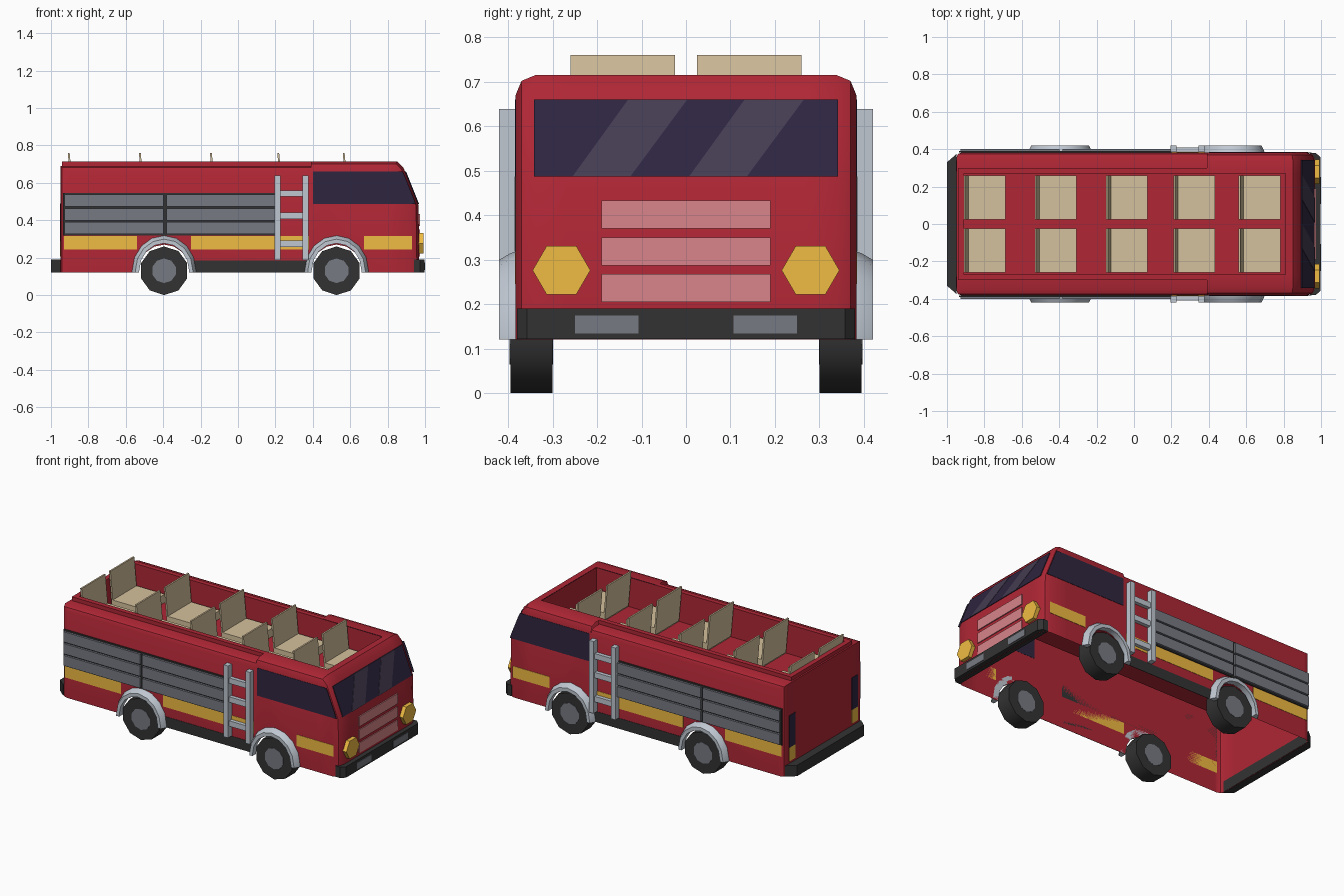
import bpy, bmesh
from math import sin, cos, pi, radians
from mathutils import Vector

if "Cube" in bpy.data.objects:
    bpy.data.objects.remove(bpy.data.objects["Cube"])


def material(name, r, g, b):
    m = bpy.data.materials.new(name)
    m.diffuse_color = [(c / 255) ** 2.2 for c in (r, g, b)] + [1]
    m.use_nodes = True
    m.node_tree.nodes["Principled BSDF"].inputs["Base Color"].default_value = m.diffuse_color
    return m


RED = material("red", 174, 43, 56)
DARK = material("dark", 54, 54, 54)
SLAT = material("slat_grey", 118, 121, 130)
STEEL = material("steel", 190, 198, 208)
YELLOW = material("yellow", 240, 186, 68)
GLASS = material("glass", 50, 42, 66)
GLINT = material("glint", 70, 62, 82)
PINK = material("pink", 215, 132, 137)
TAN = material("tan", 212, 192, 156)
W = 0.383  # half width of the body


def add(name, bm, mat, mirror=False, smooth=0):
    bmesh.ops.recalc_face_normals(bm, faces=bm.faces[:])
    me = bpy.data.meshes.new(name)
    bm.to_mesh(me)
    bm.free()
    me.materials.append(mat)
    ob = bpy.data.objects.new(name, me)
    bpy.context.collection.objects.link(ob)
    if smooth:
        me.shade_smooth()
        me.set_sharp_from_angle(angle=radians(smooth))
    if mirror:
        mod = ob.modifiers.new("mirror", 'MIRROR')
        mod.use_axis = (False, True, False)
        mod.use_mirror_merge = False
    return ob


def along_y(p, t):
    return Vector((p[0], t, p[1]))


def along_x(p, t):
    return Vector((t, p[0], p[1]))


def on_windscreen(p, t):
    return Vector((0.965 - 0.4 * (p[1] - 0.48) + t, p[0], p[1]))


def prism_bm(pts, place, a, b):
    bm = bmesh.new()
    lo = [bm.verts.new(place(p, a)) for p in pts]
    hi = [bm.verts.new(place(p, b)) for p in pts]
    bm.faces.new(lo)
    bm.faces.new(hi[::-1])
    n = len(pts)
    for i in range(n):
        j = (i + 1) % n
        bm.faces.new((lo[j], lo[i], hi[i], hi[j]))
    return bm


def prism(name, pts, place, a, b, mat, mirror=False, smooth=0):
    return add(name, prism_bm(pts, place, a, b), mat, mirror, smooth)


def box(name, x0, x1, y0, y1, z0, z1, mat, mirror=False):
    return prism(name, [(x0, z0), (x1, z0), (x1, z1), (x0, z1)], along_y, y0, y1, mat, mirror)


def arch(cx, rx, rz, n=8):
    return [(cx - rx * cos(pi * i / n), 0.13 + rz * sin(pi * i / n)) for i in range(n + 1)]


# Body shells: open underneath and where they meet, with the roof cut out for the seats
def shell(name, bottom, top, open_x, cut_x, chamfer):
    bm = prism_bm(bottom + top, along_y, -W, W)
    bm.faces.ensure_lookup_table()
    n = len(bottom)
    sides = bm.faces[2:]
    drop = sides[:n - 1] + [f for f in sides
                            if all(abs(v.co.x - open_x) < 1e-4 for v in f.verts)]
    bmesh.ops.delete(bm, geom=list(set(drop)), context='FACES')
    edges = [e for e in bm.edges if len(e.link_faces) == 2
             and abs(e.verts[0].co.y - e.verts[1].co.y) < 1e-4]
    bmesh.ops.bevel(bm, geom=edges, offset=chamfer, segments=2, profile=0.5,
                    affect='EDGES', clamp_overlap=True)
    for co, no in (((0, 0.27, 0), (0, 1, 0)), ((0, -0.27, 0), (0, 1, 0)), ((cut_x, 0, 0), (1, 0, 0))):
        bmesh.ops.bisect_plane(bm, geom=bm.verts[:] + bm.edges[:] + bm.faces[:],
                               plane_co=co, plane_no=no)
    hole = []
    for f in bm.faces:
        c = f.calc_center_median()
        if abs(f.normal.z) > 0.95 and c.z > 0.6 and abs(c.y) < 0.27 and (c.x - cut_x) * (open_x - cut_x) > 0:
            hole.append(f)
    bmesh.ops.delete(bm, geom=hole, context='FACES')
    add(name, bm, RED, smooth=40)


shell("rear_body", [(-0.95, 0.12), (-0.535, 0.12)] + arch(-0.395, 0.137, 0.14)
      + [(-0.255, 0.12), (0.39, 0.12)], [(0.39, 0.69), (-0.95, 0.69)], 0.39, -0.91, 0.03)
shell("cab", arch(0.527, 0.137, 0.14) + [(0.667, 0.12), (0.97, 0.12)],
      [(0.965, 0.48), (0.885, 0.68), (0.85, 0.715), (0.39, 0.715)], 0.39, 0.81, 0.045)

# Seating well and its raised rim
bm = prism_bm([(-0.91, 0.53), (0.81, 0.53), (0.81, 0.714), (-0.91, 0.714)], along_y, -0.27, 0.27)
bmesh.ops.delete(bm, geom=[f for f in bm.faces if f.calc_center_median().z > 0.7], context='FACES')
add("seating_well", bm, RED)
box("side_rim", -0.93, 0.40, 0.27, 0.30, 0.685, 0.714, RED, True)
box("rear_rim", -0.94, -0.91, -0.30, 0.30, 0.685, 0.714, RED)

# Seats
for x in (-0.91, -0.53, -0.15, 0.21, 0.56):
    prism("seat_back", [(x, 0.76), (x + 0.01, 0.76), (x + 0.03, 0.54), (x + 0.02, 0.54)],
          along_y, 0.025, 0.26, TAN, True)
    box("seat_cushion", x + 0.025, x + 0.222, 0.025, 0.26, 0.532, 0.584, TAN, True)

# Wheels and wheel arches
for x in (-0.395, 0.527):
    ring = [(sin(2 * pi * i / 10), cos(2 * pi * i / 10)) for i in range(10)]
    prism("tyre", [(x + 0.13 * a, 0.13 + 0.13 * b) for a, b in ring], along_y, 0.30, 0.395,
          DARK, True, 40)
    prism("hub", [(x + 0.066 * a, 0.13 + 0.066 * b) for a, b in ring], along_y, 0.299, 0.397, SLAT, True)
    bm = bmesh.new()
    loops = []
    for s, y in ((1, W), (0.98, 0.395), (0.9, 0.42), (0.78, 0.42), (0.78, W)):
        pts = arch(x, 0.171 * s, 0.188 * s)
        pts = [(pts[0][0], 0.12)] + pts + [(pts[-1][0], 0.12)]
        loops.append([bm.verts.new((p[0], y, p[1])) for p in pts])
    for k in range(5):
        A, B = loops[k], loops[(k + 1) % 5]
        for i in range(len(A) - 1):
            bm.faces.new((A[i], A[i + 1], B[i + 1], B[i]))
    for end in (0, -1):
        bm.faces.new([l[end] for l in loops])
    add("wheel_arch", bm, STEEL, True, 30)

# Yellow side stripe in runs between the arches, and the dark skirt
for x0, x1 in ((-0.93, -0.54), (-0.25, 0.38), (0.675, 0.93)):
    box("side_stripe", x0, x1, W, W + 0.002, 0.245, 0.316, YELLOW, True)
box("skirt", -0.25, 0.38, W, W + 0.002, 0.12, 0.186, DARK, True)

# Roller shutters
box("shutter_frame", -0.935, 0.2, W, 0.389, 0.318, 0.547, DARK, True)
for x0, x1 in ((-0.927, -0.397), (-0.383, 0.196)):
    for z in (0.326, 0.4, 0.474):
        box("shutter_slat", x0, x1, 0.387, 0.402, z, z + 0.064, SLAT, True)

# Side ladders
for x in (0.195, 0.345):
    box("ladder_rail", x, x + 0.031, W + 0.001, 0.42, 0.188, 0.638, STEEL, True)
for z in (0.258, 0.408, 0.526):
    box("ladder_rung", 0.22, 0.35, 0.387, 0.41, z, z + 0.034, STEEL, True)

# Windows
prism("side_window", [(0.4, 0.487), (0.95, 0.487), (0.94, 0.515), (0.892, 0.635), (0.88, 0.66), (0.4, 0.66)],
      along_y, W - 0.001, W + 0.002, GLASS, True)
prism("windscreen", [(-0.342, 0.487), (0.342, 0.487), (0.342, 0.66), (-0.342, 0.66)],
      on_windscreen, -0.001, 0.004, GLASS)
for y in (-0.255, 0.007):
    prism("windscreen_glint", [(y, 0.487), (y + 0.13, 0.487), (y + 0.258, 0.66), (y + 0.125, 0.66)],
          on_windscreen, 0.002, 0.006, GLINT)

# Nose: grille bars, headlights
for z in (0.205, 0.287, 0.37):
    box("grille_bar", 0.965, 0.973, -0.19, 0.19, z, z + 0.063, PINK)
prism("headlight", [(0.28 + a, 0.276 + b) for a, b in ((-0.065, 0), (-0.033, 0.055), (0.033, 0.055),
      (0.065, 0), (0.033, -0.055), (-0.033, -0.055))], along_x, 0.966, 0.992, YELLOW, True)


# Bumpers
def bumper(name, pts):
    prism(name, pts + [(x, -y) for x, y in reversed(pts)],
          lambda p, t: Vector((p[0], p[1], t)), 0.122, 0.19, DARK)


bumper("front_bumper", [(0.94, 0.38), (0.972, 0.38), (0.997, 0.357)])
bumper("rear_bumper", [(-0.948, 0.375), (-1.0, 0.33)])
box("bumper_plate", 0.992, 1.0, 0.107, 0.25, 0.134, 0.174, SLAT, True)

# Tail lights
box("tail_panel", -0.953, -0.95, 0.28, 0.34, 0.29, 0.49, GLASS, True)
box("tail_light", -0.953, -0.95, 0.28, 0.34, 0.205, 0.29, YELLOW, True)
